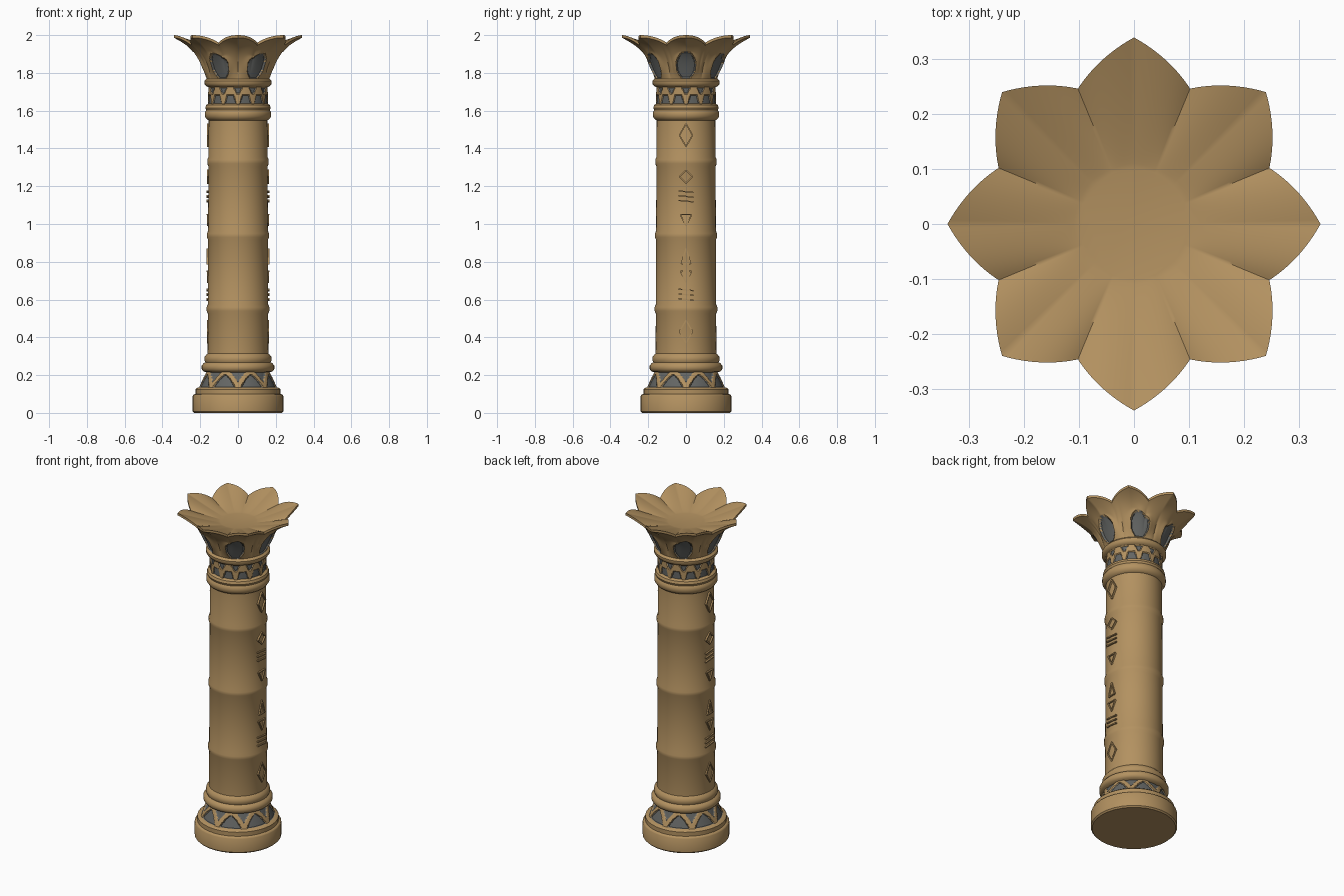
import bpy, bmesh, math
from mathutils import Matrix, Vector

if "Cube" in bpy.data.objects:
    bpy.data.objects.remove(bpy.data.objects["Cube"])

PI = math.pi


def material(name, col):
    m = bpy.data.materials.new(name)
    m.diffuse_color = (*col, 1)
    m.use_nodes = True
    m.node_tree.nodes["Principled BSDF"].inputs["Base Color"].default_value = m.diffuse_color
    return m


SAND = material("sandstone", (0.45, 0.285, 0.118))
GREY = material("slate_inlay", (0.125, 0.13, 0.125))


def finish(name, bm):
    me = bpy.data.meshes.new(name)
    bm.to_mesh(me)
    bm.free()
    me.materials.append(SAND)
    me.materials.append(GREY)
    ob = bpy.data.objects.new(name, me)
    bpy.context.collection.objects.link(ob)
    return ob


def revolve(name, seg, rows, point, is_grey=None):
    """Surface of revolution; point(angle, t) -> (radius, z), t in 0..1, capped at both ends."""
    bm = bmesh.new()
    grid = []
    for j in range(rows + 1):
        ring = []
        for i in range(seg):
            a = 2 * PI * i / seg
            r, z = point(a, j / rows)
            ring.append(bm.verts.new((r * math.cos(a), r * math.sin(a), z)))
        grid.append(ring)
    for j in range(rows):
        for i in range(seg):
            k = (i + 1) % seg
            f = bm.faces.new((grid[j][i], grid[j][k], grid[j + 1][k], grid[j + 1][i]))
            if is_grey and is_grey(2 * PI * (i + 0.5) / seg, (j + 0.5) / rows):
                f.material_index = 1
    bm.faces.new(grid[0][::-1])
    bm.faces.new(grid[-1])
    return finish(name, bm)


def lathe(name, profile, seg=64):
    n = len(profile) - 1
    return revolve(name, seg, n, lambda a, t: profile[round(t * n)])


# Plinth
lathe("plinth", [(0.232, 0), (0.24, 0.008), (0.24, 0.09), (0.235, 0.097),
                 (0.226, 0.1), (0.226, 0.125), (0.216, 0.133), (0.19, 0.135)], 32)


# Base band: sandstone arches over grey inlay
def base_inlay(a, t):
    u = abs(((a / (PI / 4)) % 1) - 0.5) * 2      # 0 at arch centre, 1 at arch foot
    arch = 0.84 * (1 - u ** 1.7) + 0.06
    return 0.06 < t < 0.95 and abs(t - arch) > 0.11 + 0.18 * u


def base_point(a, t):
    r = 0.208 - 0.04 * t
    return (r - (0.007 if base_inlay(a, t) else 0), 0.128 + 0.095 * t)


revolve("base_band", 256, 24, base_point, base_inlay)

# Lower mouldings
lathe("lower_moulding", [(0.16, 0.212), (0.183, 0.22), (0.192, 0.232), (0.192, 0.25),
                         (0.183, 0.262), (0.173, 0.268), (0.178, 0.28), (0.176, 0.298),
                         (0.166, 0.31), (0.155, 0.32)])

# Shaft with three thin rings
shaft = [(0.161, 0.3)]
for z in (0.55, 0.94, 1.33):
    r = 0.162 - 0.004 * z
    shaft += [(r, z - 0.025), (r + 0.006, z - 0.01), (r + 0.006, z + 0.01), (r, z + 0.025)]
shaft.append((0.155, 1.58))
lathe("shaft", shaft)

# Upper mouldings around the inlaid neck
lathe("neck_lower_ring", [(0.15, 1.545), (0.166, 1.555), (0.176, 1.57), (0.176, 1.592),
                          (0.168, 1.603), (0.173, 1.615), (0.168, 1.63), (0.15, 1.64)])
lathe("neck_upper_ring", [(0.15, 1.722), (0.168, 1.73), (0.178, 1.742), (0.178, 1.757),
                          (0.168, 1.768), (0.15, 1.775)])


# Neck band: two staggered rows of grey inlay
def neck_inlay(a, t):
    u = abs(((a / (PI / 6)) % 1) - 0.5)
    if t < 0.52:
        return 0.04 < t < 0.52 and u < 0.4 - 0.35 * t
    return 0.58 < t < 0.92 and abs(0.5 - u) < 0.06 + 0.6 * (t - 0.58)


revolve("neck_band", 288, 20,
        lambda a, t: (0.158 - (0.005 if neck_inlay(a, t) else 0), 1.63 + 0.1 * t), neck_inlay)


# Flower capital: eight petals at the rim, six inlaid sepals on the wall, shallow bowl inside
OUT = 0.6


def fold(a, n):
    """0 on the axis of each of n petals, 1 halfway between them."""
    return abs((a * n / (2 * PI) + 0.5) % 1 - 0.5) * 2


def almond(a, t):
    s = t / OUT
    half = 0.5 * math.sqrt(max(0, 1 - ((s - 0.33) / 0.33) ** 2))
    return fold(a, 6) - half


def capital_inlay(a, t):
    return 0.03 < t / OUT < 0.66 and almond(a, t) < 0


def capital_point(a, t):
    u, w = fold(a, 8), fold(a, 6)
    rim_r, rim_z = 0.34 - 0.073 * u, 2.0 - 0.04 * u ** 2
    if t <= OUT:
        s = t / OUT
        r = 0.165 + 0.08 * s + (rim_r - 0.245) * s ** 4
        r -= 0.016 * w ** 6 * math.sin(PI * s) * (1 - s)
        r -= 0.014 * u ** 6 * math.sin(PI * s) * s
        if capital_inlay(a, t):
            r -= 0.007
        elif s < 0.8:
            r += 0.007 * math.exp(-(almond(a, t) / 0.2) ** 2) * math.sin(PI * s / 0.8)
        return r, 1.765 + (rim_z - 0.014 - 1.765) * s
    s = (t - OUT) / (1 - OUT)
    s = max(0, (s - 1 / 24) / (1 - 1 / 24))
    return rim_r + (0.1 - rim_r) * s, 1.925 + (rim_z - 1.925) * (1 - s) ** 1.15


revolve("flower_capital", 288, 60, capital_point, capital_inlay)


# Carved signs down both sides of the shaft
def carvings(name, side):
    bm = bmesh.new()

    def bar(y0, z0, y1, z1):
        p, q = Vector((0, y0, z0)), Vector((0, y1, z1))
        d, c = q - p, (p + q) / 2
        x = side * (math.sqrt(0.16 ** 2 - c.y ** 2) + 0.001)
        bmesh.ops.create_cube(bm, size=1, matrix=Matrix.Translation((x, c.y, c.z))
                              @ Matrix.Rotation(math.atan2(d.z, d.y), 4, 'X')
                              @ Matrix.Diagonal((0.01, d.length, 0.007, 1)))

    def outline(pts):
        for i, p in enumerate(pts):
            bar(*p, *pts[(i + 1) % len(pts)])

    for z, h in ((0.43, 0.06), (1.25, 0.035), (1.47, 0.06)):
        outline([(0, z - h), (0.035, z), (0, z + h), (-0.035, z)])
    for z in (0.72, 1.02):
        outline([(-0.03, z + 0.03), (0.03, z + 0.03), (0, z - 0.03)])
    for z in (0.63, 1.15):
        for k in (-1, 0, 1):
            bar(-0.04, z + 0.025 * k, 0.04, z + 0.025 * k - 0.008)
    outline([(-0.025, 0.79), (0.025, 0.79), (0, 0.87)])
    return finish(name, bm)


carvings("right_carvings", 1)
carvings("left_carvings", -1)

# Smooth shading with sharp edges kept
for ob in bpy.context.scene.objects:
    ob.select_set(True)
    bpy.context.view_layer.objects.active = ob
bpy.ops.object.shade_smooth_by_angle(angle=math.radians(40))
